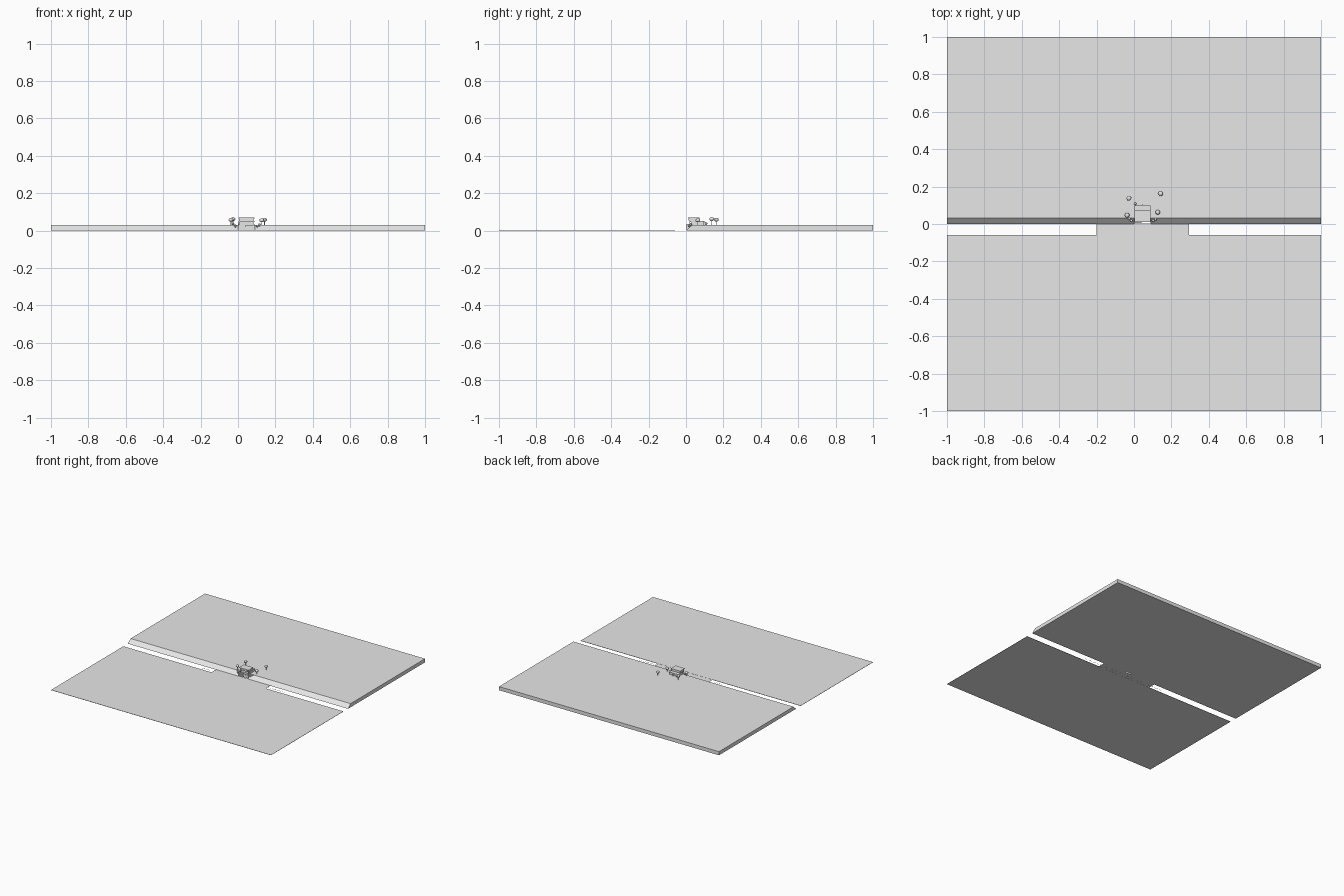
import bpy, bmesh, math
from mathutils import Matrix

if "Cube" in bpy.data.objects:
    bpy.data.objects.remove(bpy.data.objects["Cube"])

mat = bpy.data.materials.new("plain light grey")
mat.diffuse_color = (0.8, 0.8, 0.8, 1)
mat.use_nodes = True
mat.node_tree.nodes["Principled BSDF"].inputs["Base Color"].default_value = mat.diffuse_color


def finish(name, bm):
    bmesh.ops.recalc_face_normals(bm, faces=bm.faces)
    me = bpy.data.meshes.new(name)
    bm.to_mesh(me)
    bm.free()
    me.materials.append(mat)
    ob = bpy.data.objects.new(name, me)
    bpy.context.collection.objects.link(ob)
    return ob


def add_box(bm, x0, x1, y0, y1, z0, z1):
    m = Matrix.Translation(((x0 + x1) / 2, (y0 + y1) / 2, (z0 + z1) / 2))
    m = m @ Matrix.Diagonal((x1 - x0, y1 - y0, z1 - z0, 1))
    bmesh.ops.create_cube(bm, size=1, matrix=m)


def boxes(name, *dims):
    bm = bmesh.new()
    for d in dims:
        add_box(bm, *d)
    return finish(name, bm)


def extrude_x(name, profile, x0, x1):
    bm = bmesh.new()
    f = bm.faces.new([bm.verts.new((x0, y, z)) for y, z in profile])
    r = bmesh.ops.extrude_face_region(bm, geom=[f])
    for v in r["geom"]:
        if isinstance(v, bmesh.types.BMVert):
            v.co.x = x1
    return finish(name, bm)


# raised land with sloping front bank, split around the garage
bank = [(0, 0), (0.033, 0.03), (1, 0.03), (1, 0)]
rear = [(0.033, 0), (0.033, 0.03), (1, 0.03), (1, 0)]
extrude_x("hill_left", bank, -1, 0.0)
extrude_x("hill_middle", rear, 0.0, 0.092)
extrude_x("hill_right", bank, 0.092, 1)

# lower land, strip of road and lane dashes
boxes("front_land", (-1, 1, -1, -0.06, 0, 0.002))
boxes("road", (-0.2, 0.295, -0.06, 0.004, 0.0006, 0.0012))
boxes("lane_dashes", *[(-0.3 + i * 0.0165, -0.29 + i * 0.0165, -0.036, -0.0335, 0, 0.0005)
                       for i in range(46)])

# garage set in the bank, with door and retaining walls
boxes("garage", (0.04, 0.09, 0.012, 0.04, 0, 0.03))
boxes("garage_door", (0.046, 0.084, 0.010, 0.012, 0.001, 0.024))
boxes("retaining_walls", (0.0, 0.004, 0.004, 0.035, 0, 0.034),
      (0.088, 0.092, 0.004, 0.035, 0, 0.034))

# entrance stairs climbing beside the garage
boxes("stairs", *[(0.004, 0.04, 0.005 + i * 0.005, 0.034, i * 0.005, (i + 1) * 0.005)
                  for i in range(6)])

# house: long ground floor, upper floor at the front with thin roof slabs
boxes("ground_floor", (0.006, 0.084, 0.03, 0.094, 0.03, 0.048))
boxes("ground_roof", (0.003, 0.087, 0.02, 0.098, 0.047, 0.050))
boxes("upper_floor", (0.006, 0.084, 0.016, 0.068, 0.050, 0.066))
boxes("upper_roof", (0.002, 0.088, 0.011, 0.072, 0.065, 0.069))
boxes("windows", (0.012, 0.04, 0.0145, 0.016, 0.053, 0.062),
      (0.05, 0.078, 0.0145, 0.016, 0.053, 0.062),
      (0.012, 0.03, 0.0285, 0.030, 0.033, 0.044))
boxes("terrace_posts", (0.006, 0.009, 0.018, 0.021, 0.03, 0.05),
      (0.081, 0.084, 0.018, 0.021, 0.03, 0.05))
boxes("chimney", (0.043, 0.048, 0.094, 0.104, 0.03, 0.046))


# ball trees and small shrubs
def plant(name, x, y, base, top, r):
    bm = bmesh.new()
    h = top - base
    bmesh.ops.create_cone(bm, cap_ends=True, segments=8, radius1=0.002, radius2=0.002,
                          depth=h, matrix=Matrix.Translation((x, y, base + h / 2)))
    bmesh.ops.create_uvsphere(bm, u_segments=12, v_segments=8, radius=r,
                              matrix=Matrix.Translation((x, y, top))
                              @ Matrix.Diagonal((1, 1, 0.8, 1)))
    finish(name, bm)


for i, (x, y, z) in enumerate([(-0.027, 0.138, 0.061), (-0.037, 0.047, 0.057),
                               (0.142, 0.162, 0.058), (0.127, 0.063, 0.055)]):
    plant(f"tree_{i}", x, y, 0.03, z, 0.013)
for i, (x, y, z) in enumerate([(-0.014, 0.017, 0.026), (-0.025, 0.028, 0.034),
                               (0.103, 0.018, 0.025), (0.115, 0.025, 0.032),
                               (0.006, 0.108, 0.038)]):
    plant(f"shrub_{i}", x, y, z - 0.012, z, 0.007)
